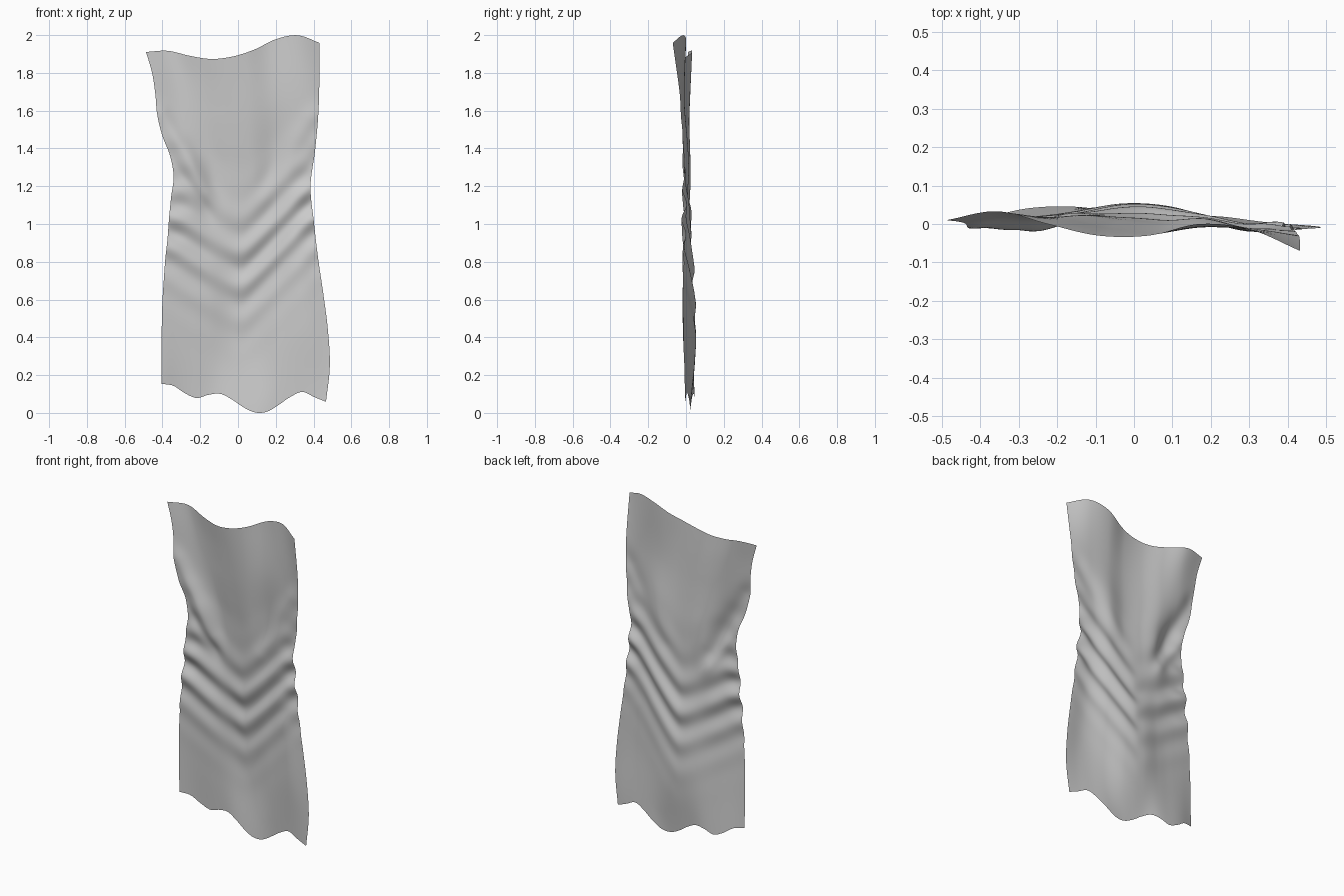
import bpy, bmesh, math

if "Cube" in bpy.data.objects:
    bpy.data.objects.remove(bpy.data.objects["Cube"])

NU, NV = 90, 180

# Outline of the cloth, evenly spaced samples along each border
LEFT = [-.405, -.405, -.406, -.403, -.400, -.393, -.385, -.373, -.365, -.354,
        -.341, -.360, -.402, -.428, -.438, -.455, -.487]
RIGHT = [.466, .486, .476, .452, .424, .402, .384, .408, .425, .431, .432]
BOTTOM = [.155, .145, .105, .080, .097, .102, .072, .030, .003, .008, .045,
          .087, .112, .085, .060]
TOP = [1.912, 1.918, 1.892, 1.875, 1.888, 1.925, 1.980, 2.0, 1.960]

# Broad front/back sway, rows from bottom to top, columns from left to right
SWAY = [
    [.010, .040, .045, .030, .020, .020, .005, -.005],
    [.005, .022, .035, .052, .043, .010, -.015, -.010],
    [.000, .010, .022, .040, .038, .014, -.015, -.012],
    [.000, .006, .020, .022, .020, .012, -.008, -.010],
    [-.003, -.004, .024, .012, .004, .016, -.004, -.010],
    [.000, .018, .014, -.010, -.020, -.008, -.014, -.028],
    [.010, .033, .000, -.030, -.030, .000, -.014, -.070],
]


def spline(p, t):
    """Catmull-Rom through evenly spaced values, t in 0..1."""
    n = len(p) - 1
    i = min(int(t * n), n - 1)
    f = t * n - i
    b, c = p[i], p[i + 1]
    a = p[i - 1] if i > 0 else 2 * b - c
    d = p[i + 2] if i + 2 <= n else 2 * c - b
    return b + .5 * f * (c - a + f * (2*a - 5*b + 4*c - d + f * (3*(b - c) + d - a)))


def bump(d, w):
    return math.exp(-(d / w) ** 2)


def ridge(x, z, x0, z0, x1, z1, w):
    """Soft fold along a line, fading past its ends."""
    dx, dz = x1 - x0, z1 - z0
    ln = math.hypot(dx, dz)
    t = ((x - x0) * dx + (z - z0) * dz) / ln
    d = ((x - x0) * dz - (z - z0) * dx) / ln
    over = max(0, -t, t - ln)
    return bump(d, w) * bump(over, .08)


def folds(x, z):
    # V-shaped sagging folds
    r = math.sqrt((x - .01) ** 2 + .04 ** 2) - .04
    s = z - (1.05 if x > .01 else .62) * r
    y = -.011 * bump(s - .76, .27) * math.cos(2 * math.pi * (s - .67) / .19)
    y *= 1 - .35 * bump(x + .1, .08)
    # diagonal pulls from the upper corners
    y -= .014 * ridge(x, z, -.40, 1.58, -.17, 1.18, .045)
    y += .010 * ridge(x, z, -.33, 1.30, -.18, 1.10, .035)
    y -= .008 * ridge(x, z, .38, 1.55, .15, 1.15, .05)
    # gathers at the side edges
    side = bump(x + .36, .08) + .7 * bump(x - .40, .08)
    y += .008 * side * bump(z - 1.12, .25) * math.sin(2 * math.pi * z / .15)
    return y


# Cloth sheet
bm = bmesh.new()
grid = []
for j in range(NV + 1):
    v = j / NV
    row = []
    for i in range(NU + 1):
        u = i / NU
        l, r = spline(LEFT, v), spline(RIGHT, v)
        b, t = spline(BOTTOM, u), spline(TOP, u)
        x, z = l + (r - l) * u, b + (t - b) * v
        y = spline([spline(c, u) for c in SWAY], v) + folds(x, z)
        row.append(bm.verts.new((x, y, z)))
    grid.append(row)
for j in range(NV):
    for i in range(NU):
        bm.faces.new((grid[j][i], grid[j][i+1], grid[j+1][i+1], grid[j+1][i])).smooth = True
low = min(p.co.z for p in bm.verts)
for p in bm.verts:
    p.co.z -= low
mesh = bpy.data.meshes.new("hanging_cloth")
bm.to_mesh(mesh)
bm.free()
bpy.context.collection.objects.link(bpy.data.objects.new("hanging_cloth", mesh))
